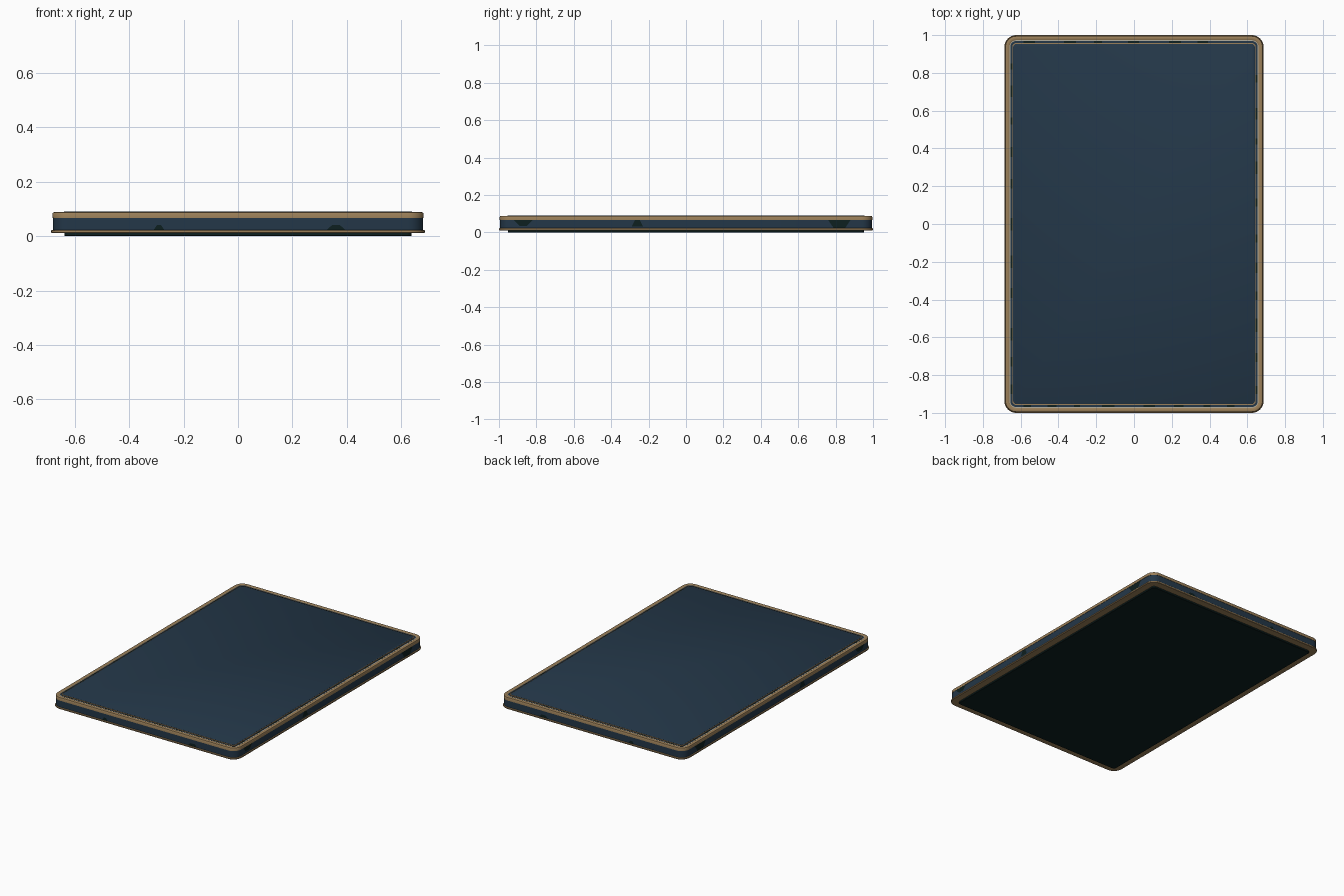
import bpy, bmesh, math, random

if "Cube" in bpy.data.objects:
    bpy.data.objects.remove(bpy.data.objects["Cube"])

HX, HY, R, SEG = 0.686, 1.0, 0.062, 8


def material(name, rgb):
    m = bpy.data.materials.new(name)
    m.diffuse_color = (*rgb, 1)
    m.use_nodes = True
    m.node_tree.nodes["Principled BSDF"].inputs["Base Color"].default_value = m.diffuse_color
    return m


NAVY = material("navy", (0.017, 0.038, 0.065))
GOLD = material("antique_gold", (0.33, 0.215, 0.10))
DARK = material("green_black", (0.004, 0.014, 0.014))
PALE = material("pale_inlay", (0.45, 0.42, 0.34))


def outline(inset):
    """Rounded rectangle, inset from the widest outline."""
    r = max(R - inset, 0.02)
    cx, cy = HX - inset - r, HY - inset - r
    pts = []
    for k, (sx, sy) in enumerate([(1, 1), (-1, 1), (-1, -1), (1, -1)]):
        for i in range(SEG + 1):
            a = math.pi / 2 * (k + i / SEG)
            pts.append((sx * cx + r * math.cos(a), sy * cy + r * math.sin(a)))
    return pts


def finish(name, bm, mat, smooth=True):
    bmesh.ops.recalc_face_normals(bm, faces=bm.faces)
    me = bpy.data.meshes.new(name)
    bm.to_mesh(me)
    bm.free()
    me.materials.append(mat)
    ob = bpy.data.objects.new(name, me)
    bpy.context.collection.objects.link(ob)
    if smooth:
        bpy.ops.object.select_all(action='DESELECT')
        ob.select_set(True)
        bpy.context.view_layer.objects.active = ob
        bpy.ops.object.shade_smooth_by_angle(angle=math.radians(35))
    return ob


def loft(name, profile, mat, ring=True):
    """Sweep an (inset, z) profile round the outline; ring or capped slab."""
    bm = bmesh.new()
    loops = [[bm.verts.new((x, y, z)) for x, y in outline(d)] for d, z in profile]
    n = len(loops[0])
    pairs = list(zip(loops, loops[1:]))
    if ring:
        pairs.append((loops[-1], loops[0]))
    else:
        bm.faces.new(loops[0])
        bm.faces.new(loops[-1])
    for a, b in pairs:
        for i in range(n):
            j = (i + 1) % n
            bm.faces.new((a[i], a[j], b[j], b[i]))
    return finish(name, bm, mat)


# base: dark underside panel and gold flange
loft("underside_panel", [(0.050, 0.0), (0.048, 0.002), (0.048, 0.013)], DARK, False)
loft("base_flange", [(0.07, 0.011), (0.002, 0.011), (0, 0.013), (0, 0.020),
                     (0.002, 0.022), (0.07, 0.022)], GOLD)
# side wall
loft("side_band", [(0.006, 0.021), (0.006, 0.067), (0.03, 0.067), (0.03, 0.021)], NAVY)
# gold top rim with eased edges
loft("top_rim", [(0.004, 0.066), (0.004, 0.082), (0.006, 0.086), (0.010, 0.088),
                 (0.022, 0.088), (0.027, 0.085), (0.027, 0.066)], GOLD)
# inlaid border between rim and panel
loft("pale_inlay_line", [(0.027, 0.070), (0.027, 0.0855), (0.031, 0.0855), (0.031, 0.070)], PALE)
loft("border_groove", [(0.031, 0.070), (0.031, 0.083), (0.042, 0.083), (0.042, 0.070)], NAVY)
loft("gold_inlay_line", [(0.042, 0.070), (0.042, 0.088), (0.046, 0.088), (0.046, 0.070)], GOLD)
loft("top_panel", [(0.046, 0.068), (0.046, 0.0885), (0.048, 0.09)], NAVY, False)


def plates(name, quads, mat):
    """Thin flat plates, each given by its corners."""
    bm = bmesh.new()
    for q in quads:
        bm.faces.new([bm.verts.new(p) for p in q])
    return finish(name, bm, mat, False)


# dark flecks lying in the border groove
random.seed(4)
quads = []
for half, other, along_x in ((HX, HY, True), (HY, HX, False)):
    for s in (-1, 1):
        t = -half + 0.1
        while t < half - 0.16:
            w = random.uniform(0.03, 0.07)
            strip = [(t, other - 0.042), (t + w, other - 0.042),
                     (t + w, other - 0.031), (t, other - 0.031)]
            quads.append([(u, s * v, 0.0836) if along_x else (s * v, u, 0.0836)
                          for u, v in strip][::-1 if (s > 0) != along_x else 1])
            t += w + random.uniform(0.08, 0.17)
groove = plates("groove_flecks", quads, DARK)
for p in groove.data.polygons:
    if p.normal.z < 0:
        p.flip()

# dark patches on the side wall: centre, bottom half width, top half width, z range
quads = []
for c, wb, wt, z0, z1 in ((-0.29, 0.02, 0.008, 0.022, 0.04), (0.36, 0.035, 0.015, 0.022, 0.04)):
    for s in (-1, 1):
        y = s * (HY - 0.0052)
        quads.append([(c - wb, y, z0), (c + wb, y, z0), (c + wt, y, z1), (c - wt, y, z1)])
for c, wb, wt, z0, z1 in ((-0.87, 0.02, 0.05, 0.035, 0.066), (-0.26, 0.03, 0.012, 0.03, 0.066),
                          (0.82, 0.03, 0.06, 0.022, 0.066)):
    for s in (-1, 1):
        x = s * (HX - 0.0052)
        quads.append([(x, c - wb, z0), (x, c + wb, z0), (x, c + wt, z1), (x, c - wt, z1)])
patches = plates("side_patches", quads, DARK)
for p in patches.data.polygons:
    if p.normal.dot(p.center) < 0:
        p.flip()
